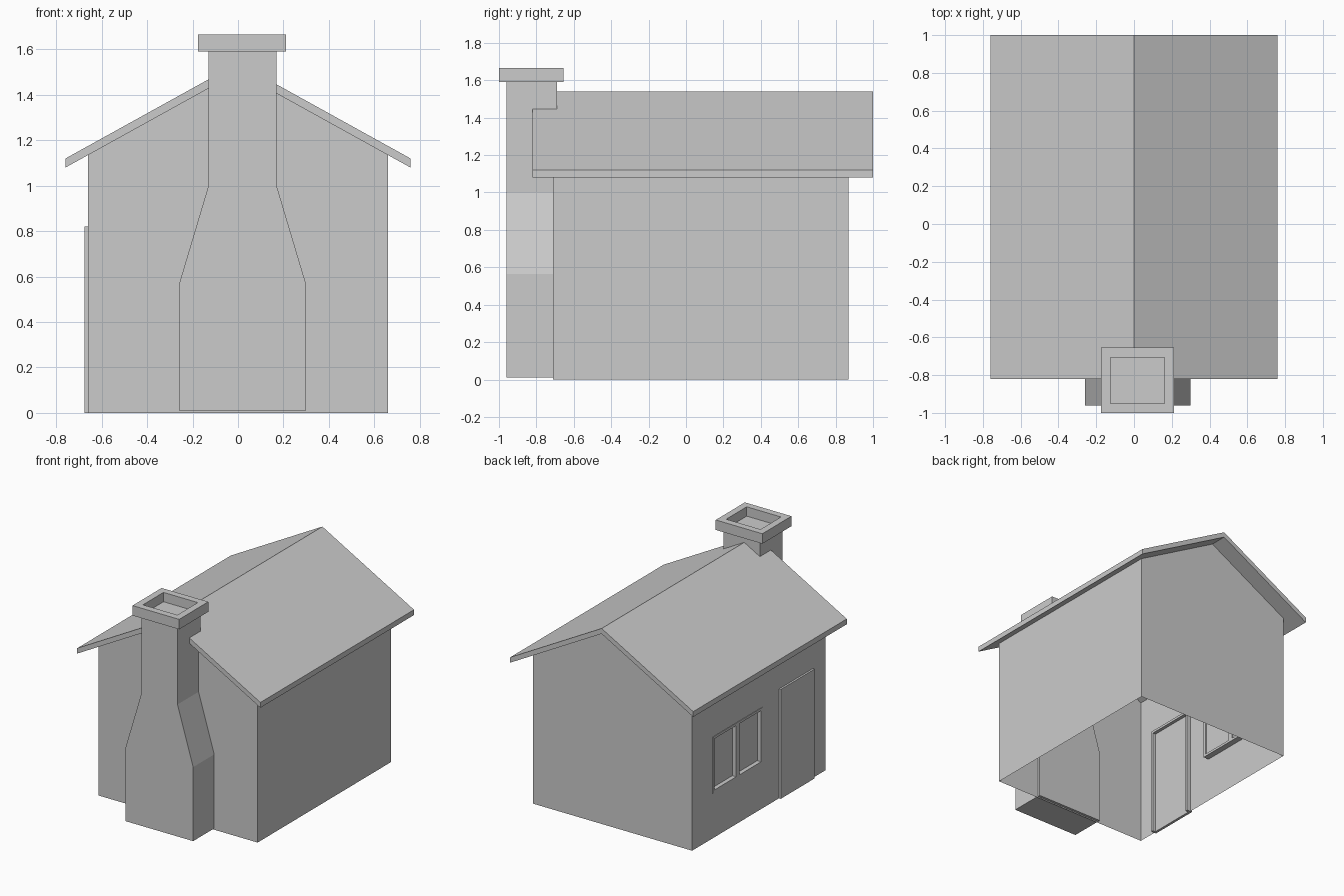
import bpy
import bmesh

cube = bpy.data.objects.get("Cube")
if cube:
    bpy.data.objects.remove(cube, do_unlink=True)

grey = bpy.data.materials.new("plain grey")
grey.use_nodes = True
grey.diffuse_color = (0.6, 0.6, 0.6, 1)
grey.node_tree.nodes["Principled BSDF"].inputs["Base Color"].default_value = (0.6, 0.6, 0.6, 1)


def finish(name, bm):
    """Turn a bmesh into a flat-shaded grey object."""
    bmesh.ops.remove_doubles(bm, verts=bm.verts, dist=0.0001)
    bmesh.ops.recalc_face_normals(bm, faces=bm.faces)
    mesh = bpy.data.meshes.new(name)
    bm.to_mesh(mesh)
    bm.free()
    mesh.materials.append(grey)
    obj = bpy.data.objects.new(name, mesh)
    bpy.context.collection.objects.link(obj)
    return obj


def add_face(bm, points):
    return bm.faces.new([bm.verts.new(p) for p in points])


def add_prism(bm, profile, y0, y1):
    """Extrude an x-z profile from y0 to y1."""
    face = add_face(bm, [(x, y0, z) for x, z in profile])
    ext = bmesh.ops.extrude_face_region(bm, geom=[face], use_keep_orig=True)
    verts = [g for g in ext["geom"] if isinstance(g, bmesh.types.BMVert)]
    bmesh.ops.translate(bm, vec=(0, y1 - y0, 0), verts=verts)


def add_box(bm, x, y, z):
    add_prism(bm, [(x[0], z[0]), (x[1], z[0]), (x[1], z[1]), (x[0], z[1])], *y)


# Main dimensions
HALF, FRONT, BACK = 0.66, -0.71, 0.87
RIDGE, SLOPE, THICK = 1.54, 0.553, 0.04
EAVE = RIDGE - THICK - SLOPE * HALF
DOOR_Y, DOOR_Z = (-0.56, -0.16), (0.0, 0.82)
WIN_Y, WIN_Z = (0.04, 0.63), (0.34, 0.76)

# Walls: open shell with door and window openings in the right side
bm = bmesh.new()
for y in (FRONT, BACK):
    add_face(bm, [(-HALF, y, 0), (HALF, y, 0), (HALF, y, EAVE),
                  (0, y, RIDGE - THICK), (-HALF, y, EAVE)])
add_face(bm, [(HALF, FRONT, 0), (HALF, BACK, 0), (HALF, BACK, EAVE), (HALF, FRONT, EAVE)])
ys = [FRONT, *DOOR_Y, *WIN_Y, BACK]
zs = [0, WIN_Z[0], WIN_Z[1], DOOR_Z[1], EAVE]
for i, (y0, y1) in enumerate(zip(ys, ys[1:])):
    for j, (z0, z1) in enumerate(zip(zs, zs[1:])):
        in_door = i == 1 and j < 3
        in_window = i == 3 and j == 1
        if not (in_door or in_window):
            add_face(bm, [(-HALF, y0, z0), (-HALF, y1, z0), (-HALF, y1, z1), (-HALF, y0, z1)])
finish("walls", bm)

# Roof: one folded slab
bm = bmesh.new()
edge = 0.76
drop = RIDGE - SLOPE * edge
add_prism(bm, [(-edge, drop), (0, RIDGE), (edge, drop), (edge, drop - THICK),
               (0, RIDGE - THICK), (-edge, drop - THICK)], -0.82, 1.0)
finish("roof", bm)

# Chimney stack with tapered shoulders
bm = bmesh.new()
add_prism(bm, [(-0.26, 0.01), (0.30, 0.01), (0.30, 0.565), (0.17, 1.0), (0.17, 1.59),
               (-0.13, 1.59), (-0.13, 1.0), (-0.26, 0.565)], -0.96, -0.69)
finish("chimney_stack", bm)

# Chimney cap with a recessed flue
bm = bmesh.new()
add_box(bm, (-0.175, 0.212), (-1.0, -0.655), (1.59, 1.665))
bmesh.ops.recalc_face_normals(bm, faces=bm.faces)
top = max(bm.faces, key=lambda f: f.calc_center_median().z)
bmesh.ops.inset_region(bm, faces=[top], thickness=0.072)
flue = bmesh.ops.extrude_discrete_faces(bm, faces=[top])["faces"][0]
bmesh.ops.translate(bm, vec=(0, 0, -0.07), verts=flue.verts)
finish("chimney_cap", bm)


def frame(bm, x, y, z, w, sill):
    """Rectangular surround, with an optional bottom rail."""
    add_box(bm, x, (y[0], y[0] + w), z)
    add_box(bm, x, (y[1] - w, y[1]), z)
    add_box(bm, x, (y[0] + w, y[1] - w), (z[1] - w, z[1]))
    if sill:
        add_box(bm, x, (y[0] + w, y[1] - w), (z[0], z[0] + w))


# Door
bm = bmesh.new()
frame(bm, (-0.674, -0.63), DOOR_Y, DOOR_Z, 0.018, False)
finish("door_frame", bm)
bm = bmesh.new()
add_box(bm, (-0.675, -0.655), DOOR_Y, DOOR_Z)
finish("door_panel", bm)

# Window
bm = bmesh.new()
frame(bm, (-0.664, -0.615), WIN_Y, WIN_Z, 0.018, True)
mid = sum(WIN_Y) / 2
add_box(bm, (-0.664, -0.615), (mid - 0.018, mid + 0.018), (WIN_Z[0] + 0.018, WIN_Z[1] - 0.018))
finish("window_frame", bm)
bm = bmesh.new()
add_box(bm, (-0.632, -0.625), (WIN_Y[0] + 0.01, WIN_Y[1] - 0.01), (WIN_Z[0] + 0.01, WIN_Z[1] - 0.01))
finish("window_glass", bm)
